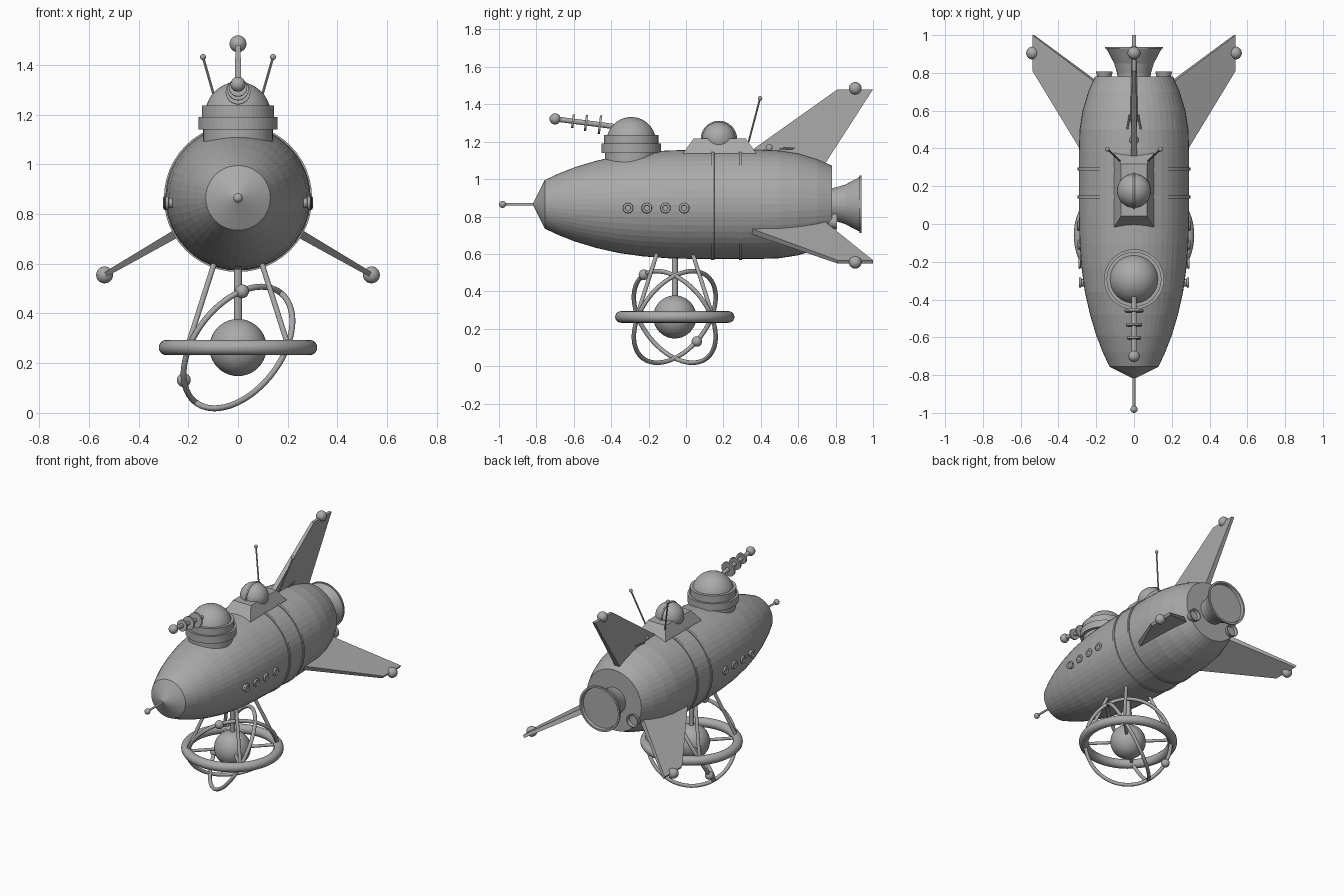
import bpy, bmesh, math
from mathutils import Vector, Matrix

cube = bpy.data.objects.get("Cube")
if cube:
    bpy.data.objects.remove(cube, do_unlink=True)

grey = bpy.data.materials.new("plain_grey")
grey.use_nodes = True
COLOUR = (0.4, 0.4, 0.4, 1)
grey.diffuse_color = COLOUR
grey.node_tree.nodes["Principled BSDF"].inputs["Base Color"].default_value = COLOUR

AXIS = 0.865                      # height of the hull axis
POD = Vector((0, -0.06, 0.263))   # centre of the hanging cage


def finish(name, bm, matrix=Matrix(), smooth=False):
    bmesh.ops.recalc_face_normals(bm, faces=bm.faces)
    mesh = bpy.data.meshes.new(name)
    bm.to_mesh(mesh)
    bm.free()
    mesh.transform(matrix)
    mesh.materials.append(grey)
    obj = bpy.data.objects.new(name, mesh)
    bpy.context.collection.objects.link(obj)
    if smooth:
        mesh.shade_smooth()
    return obj


def facing(direction, at):
    """Turn local z to the direction and move to the point."""
    turn = Vector(direction).to_track_quat('Z', 'Y').to_matrix().to_4x4()
    return Matrix.Translation(at) @ turn


def lathe(name, profile, direction, at, sides=48):
    """Spin (radius, height) points around the direction."""
    bm = bmesh.new()
    verts = [bm.verts.new((r, 0, h)) for r, h in profile]
    edges = [bm.edges.new(pair) for pair in zip(verts, verts[1:])]
    bmesh.ops.spin(bm, geom=verts + edges, cent=(0, 0, 0), axis=(0, 0, 1),
                   angle=math.tau, steps=sides)
    bmesh.ops.remove_doubles(bm, verts=bm.verts, dist=0.0001)
    return finish(name, bm, facing(direction, at))


def ball(name, at, radius, sides=24):
    bm = bmesh.new()
    bmesh.ops.create_uvsphere(bm, u_segments=sides, v_segments=sides // 2, radius=radius)
    return finish(name, bm, Matrix.Translation(at), True)


def rod(name, start, end, radius, sides=12):
    start, end = Vector(start), Vector(end)
    bm = bmesh.new()
    bmesh.ops.create_cone(bm, cap_ends=True, segments=sides, radius1=radius,
                          radius2=radius, depth=(end - start).length)
    return finish(name, bm, facing(end - start, (start + end) / 2))


def ring(name, at, direction, major, minor, steps=64, sides=12):
    bm = bmesh.new()
    circle = bmesh.ops.create_circle(
        bm, segments=sides, radius=minor,
        matrix=Matrix.Translation((major, 0, 0)) @ Matrix.Rotation(math.pi / 2, 4, 'X'))
    bmesh.ops.spin(bm, geom=circle["verts"] + bm.edges[:], cent=(0, 0, 0),
                   axis=(0, 0, 1), angle=math.tau, steps=steps)
    bmesh.ops.remove_doubles(bm, verts=bm.verts, dist=0.0001)
    return finish(name, bm, facing(direction, at), True)


BACK, UP = (0, 1, 0), (0, 0, 1)

# Hull, bands and nose probe
lathe("hull", [(0, -0.82), (0.13, -0.755), (0.165, -0.68), (0.2, -0.59), (0.233, -0.48),
               (0.26, -0.36), (0.278, -0.23), (0.288, -0.1), (0.292, 0.05), (0.292, 0.38),
               (0.288, 0.5), (0.272, 0.6), (0.242, 0.7), (0.207, 0.78), (0, 0.78)],
      BACK, (0, 0, AXIS))
for y in (0.143, 0.291):
    lathe("hull_band", [(0.28, -0.01), (0.298, -0.008), (0.298, 0.008), (0.28, 0.01)],
          BACK, (0, y, AXIS))
rod("nose_probe", (0, -0.98, AXIS), (0, -0.8, AXIS), 0.007)
ball("probe_tip", (0, -0.981, AXIS), 0.019)

# Portholes
for side in (-1, 1):
    for i in range(4):
        at = Vector((side * (0.281 + 0.003 * i), -0.31 + 0.1 * i, 0.845))
        ring("porthole_rim", at + Vector((side * 0.004, 0, 0)), (side, 0, 0), 0.021, 0.007, 24, 8)
        rod("porthole_glass", at - Vector((side * 0.02, 0, 0)),
            at + Vector((side * 0.005, 0, 0)), 0.02, 24)

# Main nozzle and small thrusters
lathe("main_nozzle", [(0.085, 0.76), (0.09, 0.8), (0.105, 0.85), (0.146, 0.928), (0.153, 0.928),
                      (0.153, 0.938), (0.14, 0.938), (0.136, 0.918), (0, 0.918)],
      BACK, (0, 0, AXIS))
for side in (-1, 1):
    lathe("side_thruster", [(0.03, 0.75), (0.045, 0.808), (0.038, 0.808), (0.032, 0.79), (0, 0.79)],
          BACK, (side * 0.157, 0, 0.774), 24)

# Three tapered fins with ball tips
OUTLINE = [(0.155, 0.15, 0.02), (0.81, 0.615, 0.01), (1.0, 0.615, 0.01), (0.7, 0.15, 0.02)]
for name, turn in (("top_fin", 0), ("left_fin", 120), ("right_fin", -120)):
    matrix = Matrix.Translation((0, 0, AXIS)) @ Matrix.Rotation(math.radians(turn), 4, 'Y')
    bm = bmesh.new()
    near, far = [[bm.verts.new((s * t, y, r)) for y, r, t in OUTLINE] for s in (-1, 1)]
    bm.faces.new(near)
    bm.faces.new(far)
    for i in range(4):
        j = (i + 1) % 4
        bm.faces.new((near[i], near[j], far[j], far[i]))
    finish(name, bm, matrix)
    ball(name + "_tip", matrix @ Vector((0, 0.905, 0.62)), 0.034)

# Turret with ringed gun
lathe("turret", [(0.14, 1.06), (0.14, 1.14), (0.159, 1.14), (0.159, 1.19), (0.145, 1.19),
                 (0.145, 1.237), (0.12, 1.237), (0, 1.237)], UP, (0, -0.293, 0))
ball("turret_dome", (0, -0.293, 1.2), 0.132, 40)
muzzle, breech = Vector((0, -0.7, 1.322)), Vector((0, -0.36, 1.278))
aim = (breech - muzzle).normalized()
rod("gun_barrel", muzzle, breech, 0.014)
ball("gun_tip", muzzle, 0.03)
for along, radius in ((0.097, 0.037), (0.167, 0.043), (0.242, 0.05)):
    at = muzzle + aim * along
    rod("gun_ring", at - aim * 0.006, at + aim * 0.006, radius, 24)

# Cockpit block, dome and arch
bm = bmesh.new()
bmesh.ops.create_cube(bm, size=1)
for v in bm.verts:
    top = v.co.z > 0
    v.co = (math.copysign(0.068 if top else 0.105, v.co.x),
            0.18 + math.copysign(0.138 if top else 0.195, v.co.y), 1.218 if top else 1.14)
bottom = [f for f in bm.faces if f.calc_center_median().z < 1.15]
skirt = bmesh.ops.extrude_face_region(bm, geom=bottom)["geom"]
for v in skirt:
    if isinstance(v, bmesh.types.BMVert):
        v.co.z -= 0.06
bmesh.ops.delete(bm, geom=bottom, context='FACES')
finish("cockpit_block", bm)
ball("cockpit_dome", (0, 0.176, 1.215), 0.09, 32)
ring("cockpit_arch", (0, 0.176, 1.215), (1, 0, 0), 0.091, 0.006, 40, 8)

# Antennas, beacon and small rails beside the top fin
for side in (-1, 1):
    tip = (side * 0.141, 0.396, 1.432)
    rod("antenna", (side * 0.075, 0.335, 1.2), tip, 0.005, 8)
    ball("antenna_tip", tip, 0.012, 16)
    rod("fin_rail", (side * 0.022, 0.58, 1.165), (side * 0.036, 0.5, 1.162), 0.005, 8)
ball("beacon", (0, 0.445, 1.168), 0.024)

# Hanging cage: core, hoop, struts and spokes
ball("cage_core", POD, 0.115, 40)
rod("cage_column", POD, (0, POD.y, 0.62), 0.016, 16)
ring("cage_hoop", POD, UP, 0.288, 0.031, 64, 16)
for sx in (-1, 1):
    for sy in (-1, 1):
        foot = POD + Vector((sx * 0.204, sy * 0.204, 0))
        rod("cage_strut", foot, (sx * 0.093, POD.y + sy * 0.093, 0.61), 0.011)
        rod("cage_spoke", POD, foot, 0.01)

# Two tilted orbit rings, each carrying a ball
for sy, bead in ((-1, (0.016, -0.165, 0.226)), (1, (-0.218, 0.118, -0.131))):
    ring("orbit_ring", POD, (0.62, sy * 0.62, -0.48), 0.279, 0.012)
    ball("orbit_bead", POD + Vector(bead), 0.028)
